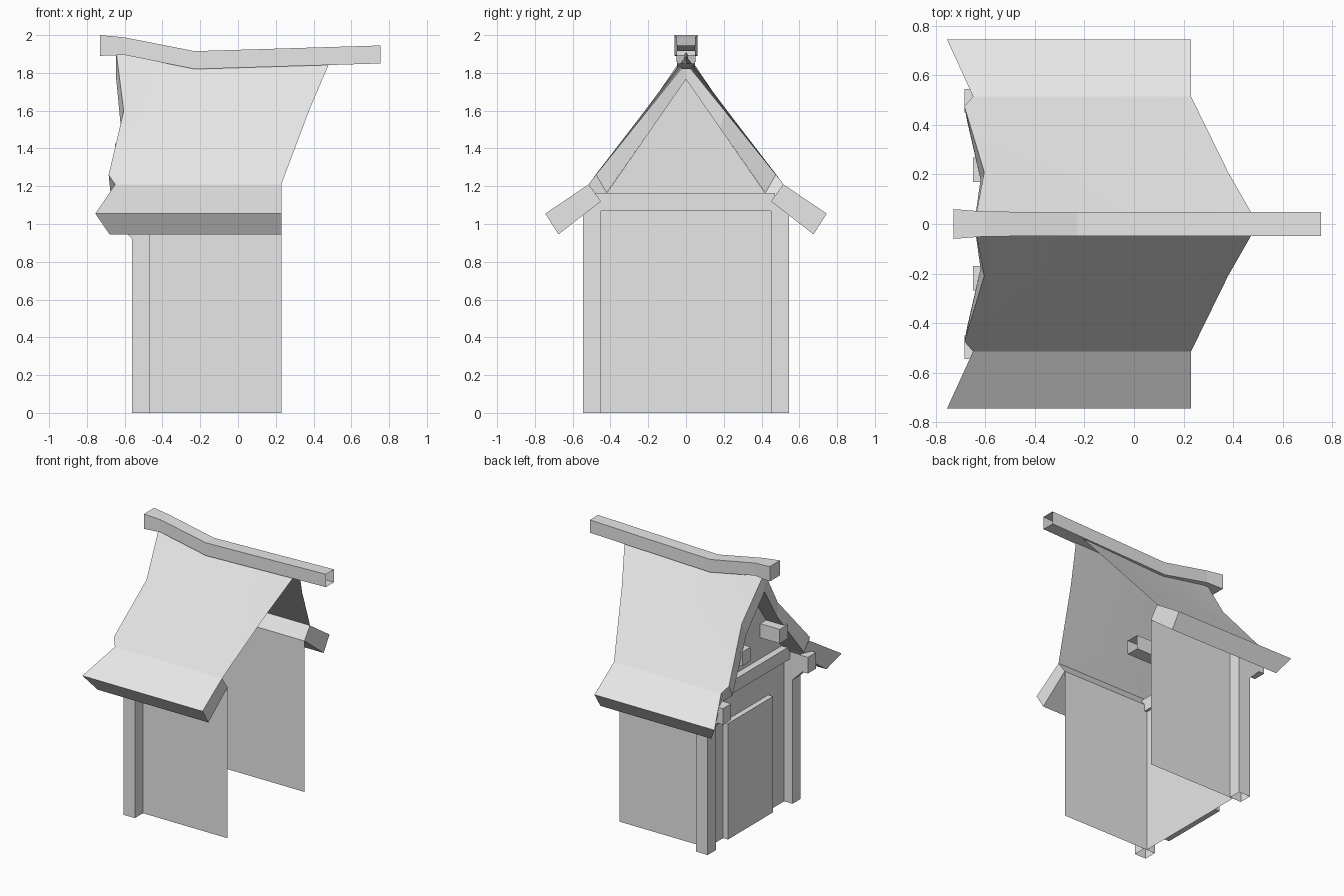
import bpy
import bmesh
from mathutils import Vector

if "Cube" in bpy.data.objects:
    bpy.data.objects.remove(bpy.data.objects["Cube"], do_unlink=True)

grey = bpy.data.materials.new("pale grey")
grey.use_nodes = True
grey.diffuse_color = (0.8, 0.8, 0.8, 1)
grey.node_tree.nodes["Principled BSDF"].inputs["Base Color"].default_value = (0.8, 0.8, 0.8, 1)


def finish(name, bm, smooth=False):
    mesh = bpy.data.meshes.new(name)
    bmesh.ops.recalc_face_normals(bm, faces=bm.faces)
    bm.to_mesh(mesh)
    bm.free()
    mesh.materials.append(grey)
    obj = bpy.data.objects.new(name, mesh)
    bpy.context.collection.objects.link(obj)
    if smooth:
        bpy.ops.object.select_all(action="DESELECT")
        obj.select_set(True)
        bpy.context.view_layer.objects.active = obj
        bpy.ops.object.shade_smooth_by_angle(angle=0.6)
    return obj


def loft(name, rings, closed=True, caps=(True, True), smooth=False):
    """Join equal rows of points with quads, with optional end caps."""
    bm = bmesh.new()
    rows = [[bm.verts.new(p) for p in ring] for ring in rings]
    n = len(rows[0])
    for a, b in zip(rows, rows[1:]):
        for i in range(n if closed else n - 1):
            j = (i + 1) % n
            bm.faces.new((a[i], a[j], b[j], b[i]))
    for row, cap in zip((rows[0], rows[-1]), caps):
        if closed and cap:
            bm.faces.new(row)
    return finish(name, bm, smooth)


def box(name, low, high, open_side=None):
    """Box between two corners; the face looking along open_side is left out."""
    bm = bmesh.new()
    bmesh.ops.create_cube(bm, size=1)
    low, high = Vector(low), Vector(high)
    if open_side:
        bm.normal_update()
        gone = [f for f in bm.faces if f.normal.dot(Vector(open_side)) > 0.9]
        bmesh.ops.delete(bm, geom=gone, context="FACES")
    for v in bm.verts:
        v.co = (low + high) / 2 + Vector(c * s for c, s in zip(v.co, high - low))
    return finish(name, bm)


def panel(name, points):
    bm = bmesh.new()
    bm.faces.new([bm.verts.new(p) for p in points])
    return finish(name, bm)


GABLE_X, OPEN_X, WALL_Y, WALL_Z = -0.49, 0.23, 0.45, 1.12

# Gable wall, door and the beam above it
panel("gable_wall", [(GABLE_X, y, z) for y, z in (
    (-WALL_Y, 0), (WALL_Y, 0), (WALL_Y, WALL_Z), (0, 1.77), (-WALL_Y, WALL_Z))])
box("door", (-0.53, -0.265, 0), (GABLE_X, 0.265, 0.86), (1, 0, 0))
box("cross_beam", (-0.54, -0.51, 1.07), (-0.47, 0.47, 1.165))

# Corner post with a bracket under the eave
POST = [(-0.465, 0), (-0.56, 0), (-0.56, 0.92), (-0.64, 1.0),
        (-0.685, 1.0), (-0.685, 1.12), (-0.465, 1.12)]

# Roof edges as (x, y, z) from knee to ridge
GABLE_EDGE = [(-0.65, 0.515, 1.21), (-0.685, 0.475, 1.26), (-0.605, 0.21, 1.6), (-0.645, 0, 1.91)]
MIDDLE = [(-0.2, 0.515, 1.21), (-0.2, 0.475, 1.26), (-0.2, 0.21, 1.59), (-0.2, 0, 1.85)]
OPEN_EDGE = [(0.23, 0.515, 1.21), (0.25, 0.475, 1.265), (0.38, 0.21, 1.61), (0.5, 0, 1.89)]
INNER_EDGE = [(-0.62, 0.45, 1.12), (-0.675, 0.42, 1.165), (-0.62, 0.18, 1.51), (-0.645, 0, 1.77)]

# Eave slab section as (x at gable end, y, z)
EAVE = [(-0.65, 0.515, 1.21), (-0.755, 0.745, 1.055), (-0.68, 0.675, 0.945), (-0.61, 0.45, 1.12)]

for side, tag in ((-1, "front"), (1, "back")):
    def flip(points):
        return [(x, side * y, z) for x, y, z in points]

    panel(tag + "_wall", flip([(GABLE_X, WALL_Y, 0), (OPEN_X, WALL_Y, 0),
                               (OPEN_X, WALL_Y, WALL_Z), (GABLE_X, WALL_Y, WALL_Z)]))
    post = loft(tag + "_post", [flip([(x, y, z) for x, z in POST]) for y in (0.45, 0.545)])
    # The post is hollow underneath
    bm = bmesh.new()
    bm.from_mesh(post.data)
    under = [f for f in bm.faces if all(v.co.z < 0.01 for v in f.verts)]
    bmesh.ops.delete(bm, geom=under, context="FACES")
    bm.to_mesh(post.data)
    bm.free()

    ys = sorted((side * 0.17, side * 0.268))
    box(tag + "_purlin", (-0.65, ys[0], 1.32), (-0.17, ys[1], 1.425), (1, 0, 0))

    # Sagging roof slope, thick eave, and the lining of the gable overhang
    loft(tag + "_roof_slope", [flip(GABLE_EDGE), flip(MIDDLE), flip(OPEN_EDGE)],
         closed=False, smooth=True)
    loft(tag + "_eave", [flip(EAVE), flip([(OPEN_X, y, z) for x, y, z in EAVE])])
    loft(tag + "_overhang", [flip(GABLE_EDGE), flip(INNER_EDGE),
                             flip([(GABLE_X, y, z) for x, y, z in INNER_EDGE])], closed=False)

# Bent ridge beam, hollow at the open end: (x, bottom, top, half width)
RIDGE = [(-0.73, 1.89, 2.0, 0.06), (-0.6, 1.895, 1.988, 0.05),
         (-0.23, 1.82, 1.915, 0.048), (0.755, 1.85, 1.945, 0.048)]
loft("ridge_beam", [[(x, -w, low), (x, w, low), (x, w, top), (x, -w, top)]
                    for x, low, top, w in RIDGE], caps=(True, False))
